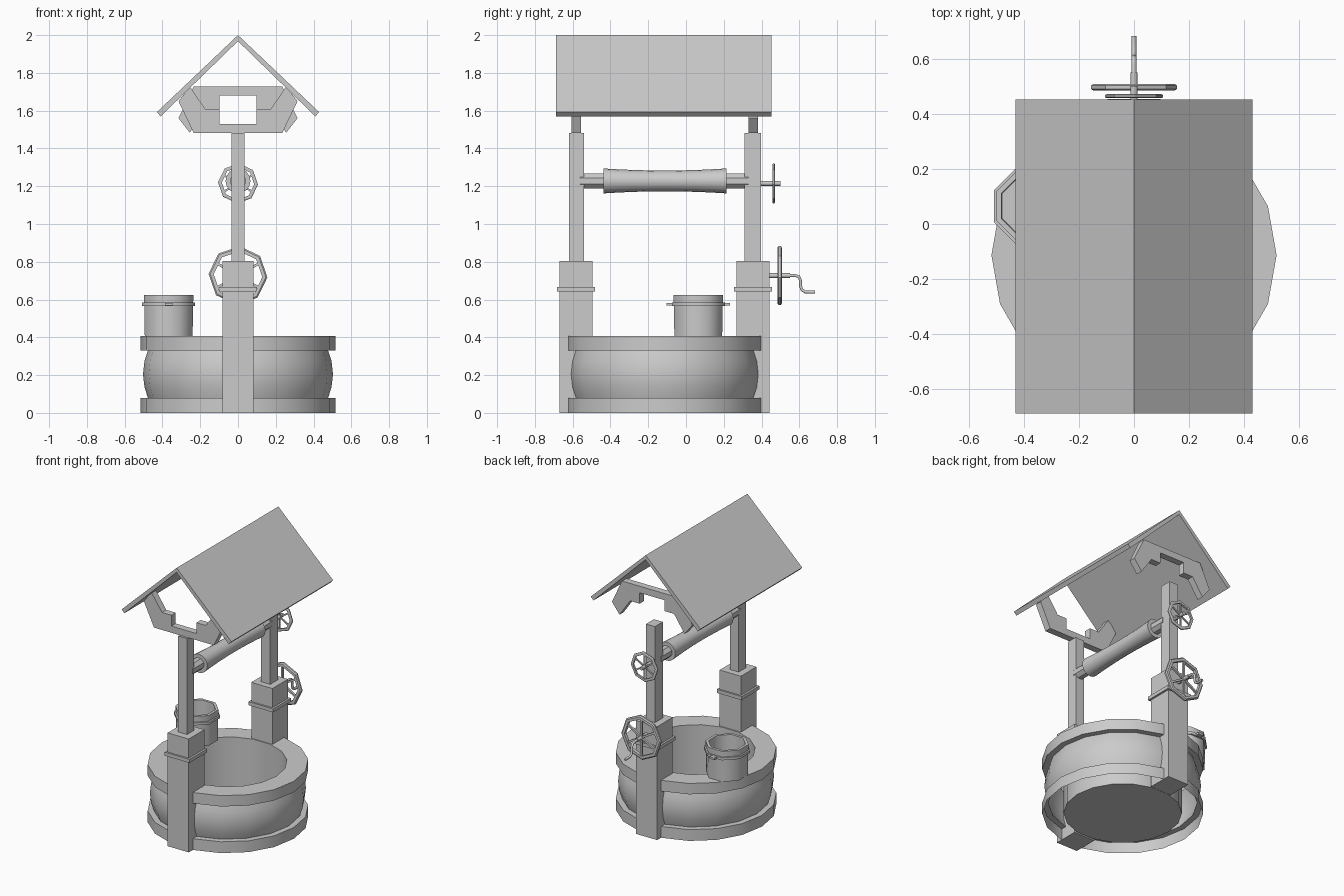
import bpy, bmesh, math
from mathutils import Matrix, Vector

if "Cube" in bpy.data.objects:
    bpy.data.objects.remove(bpy.data.objects["Cube"])


def finish(name, bm, loc=(0, 0, 0), rot=(0, 0, 0), smooth=None):
    me = bpy.data.meshes.new(name)
    bm.to_mesh(me)
    bm.free()
    ob = bpy.data.objects.new(name, me)
    bpy.context.collection.objects.link(ob)
    ob.location, ob.rotation_euler = loc, rot
    if smooth:
        bpy.ops.object.select_all(action='DESELECT')
        ob.select_set(True)
        bpy.context.view_layer.objects.active = ob
        bpy.ops.object.shade_smooth_by_angle(angle=math.radians(smooth))
    return ob


def add_box(bm, lo, hi, rot=None):
    lo, hi = Vector(lo), Vector(hi)
    m = Matrix.Translation((lo + hi) / 2) @ Matrix.Diagonal((*(hi - lo), 1))
    bmesh.ops.create_cube(bm, size=1, matrix=(rot @ m) if rot else m)


def add_lathe(bm, prof, seg, phase=0.0, closed=False):
    rings = []
    for r, z in prof:
        rings.append([bm.verts.new((r * math.cos(phase + math.tau * i / seg),
                                    r * math.sin(phase + math.tau * i / seg), z))
                      for i in range(seg)])
    if closed:
        rings.append(rings[0])
    for a, b in zip(rings, rings[1:]):
        for i in range(seg):
            j = (i + 1) % seg
            bm.faces.new((a[i], a[j], b[j], b[i]))
    return rings


def lathe(name, prof, seg, loc, rot=(0, 0, 0), phase=0.0, closed=False,
          cap_start=False, cap_end=False, smooth=30):
    bm = bmesh.new()
    rings = add_lathe(bm, prof, seg, phase, closed)
    if cap_start:
        bm.faces.new(rings[0][::-1])
    if cap_end:
        bm.faces.new(rings[-1])
    return finish(name, bm, loc, rot, smooth)


def prism(name, pts, y0, y1):
    # outline in the xz plane, extruded along y
    bm = bmesh.new()
    f = bm.faces.new([bm.verts.new((x, y0, z)) for x, z in pts])
    ext = bmesh.ops.extrude_face_region(bm, geom=[f], use_keep_orig=True)
    vs = [v for v in ext['geom'] if isinstance(v, bmesh.types.BMVert)]
    bmesh.ops.translate(bm, verts=vs, vec=(0, y1 - y0, 0))
    bmesh.ops.recalc_face_normals(bm, faces=bm.faces)
    return finish(name, bm)


ALONG_Y = (-math.pi / 2, 0, 0)

# well wall: two flat rims, bulging middle, inner shaft and floor
lathe("well_wall", [(.517, 0), (.517, .08), (.477, .08), (.495, .135), (.503, .205),
                    (.495, .275), (.477, .33), (.517, .33), (.517, .407),
                    (.38, .407), (.38, .003)], 18, (0, -.113, 0), cap_end=True)

# posts: thick base, collar, slim upper post
for name, b0, b1, p0, p1 in (("front", -.67, -.495, -.62, -.54),
                             ("back", .267, .442, .31, .398)):
    bm = bmesh.new()
    add_box(bm, (-.083, b0, 0), (.083, b1, .803))
    finish(name + "_post_base", bm)
    bm = bmesh.new()
    add_box(bm, (-.097, b0 - .012, .642), (.097, b1 + .012, .667))
    finish(name + "_post_collar", bm)
    bm = bmesh.new()
    add_box(bm, (-.035, p0, .8), (.035, p1, 1.483))
    finish(name + "_post", bm)

# roof brackets: the back one is the front one turned upside down
half = [(.235, 1.483), (.315, 1.65), (.255, 1.727), (.172, 1.607), (.098, 1.607), (.098, 1.53)]
outline = half + [(-x, z) for x, z in reversed(half)]
prism("front_roof_bracket", outline, -.605, -.557)
prism("back_roof_bracket", [(x, 3.21 - z) for x, z in outline], .332, .38)

# gable roof
prism("roof", [(0, 2), (.43, 1.592), (.409, 1.57), (0, 1.968), (-.409, 1.57), (-.43, 1.592)],
      -.688, .452)

# axle and waisted drum
lathe("axle", [(.042, -.56), (.042, .33)], 8, (0, 0, 1.228), ALONG_Y,
      phase=math.pi / 8, cap_start=True, cap_end=True, smooth=30)
drum = [(.055 + .011 * t * t, -.112 + .326 * t) for t in (-1, -.75, -.5, -.25, 0, .25, .5, .75, 1)]
lathe("rope_drum", drum, 16, (0, 0, 1.228), ALONG_Y, cap_start=True, cap_end=True)


# hand wheels: octagonal rim, spokes and hub
def wheel(name, r, w, t, y, z, hub0, hub1):
    bm = bmesh.new()
    add_lathe(bm, [(r - w, -t), (r - w * .3, -t), (r, -t * .5), (r, t * .5),
                   (r - w * .3, t), (r - w, t)], 8, .06, closed=True)
    for k in range(3):
        add_box(bm, (-r + w * .6, -w * .25, -t * .6), (r - w * .6, w * .25, t * .6),
                Matrix.Rotation(math.pi * k / 3 + math.pi / 6, 4, 'Z'))
    finish(name, bm, (0, y, z), ALONG_Y)
    lathe(name + "_hub", [(.013, hub0), (.013, hub1)], 8, (0, 0, z), ALONG_Y,
          cap_start=True, cap_end=True, smooth=50)


wheel("upper_wheel", .106, .02, .007, .464, 1.215, .39, .5)
wheel("lower_wheel", .156, .027, .012, .496, .727, .44, .55)

# crank handle
cu = bpy.data.curves.new("crank_handle", 'CURVE')
cu.dimensions = '3D'
cu.bevel_depth, cu.bevel_resolution, cu.use_fill_caps = .009, 1, True
path = [(.44, .727), (.58, .727), (.598, .72), (.605, .705), (.607, .668),
        (.615, .65), (.632, .64), (.682, .639)]
sp = cu.splines.new('POLY')
sp.points.add(len(path) - 1)
for p, (y, z) in zip(sp.points, path):
    p.co = (0, y, z, 1)
bpy.context.collection.objects.link(bpy.data.objects.new("crank_handle", cu))

# open bucket with a band and two side lugs
BX, BY = -.367, .065
lathe("bucket", [(.137, .407), (.14, .57), (.142, .625), (.122, .625), (.118, .425)], 8,
      (BX, BY, 0), phase=math.pi / 8, cap_start=True, cap_end=True, smooth=50)
lathe("bucket_band", [(.135, .566), (.152, .566), (.152, .584), (.135, .584)], 8,
      (BX, BY, 0), phase=math.pi / 8, closed=True, smooth=50)
bm = bmesh.new()
for s in (-1, 1):
    y0, y1 = sorted((BY + s * .13, BY + s * .168))
    add_box(bm, (BX - .02, y0, .568), (BX + .02, y1, .582))
finish("bucket_lugs", bm)
